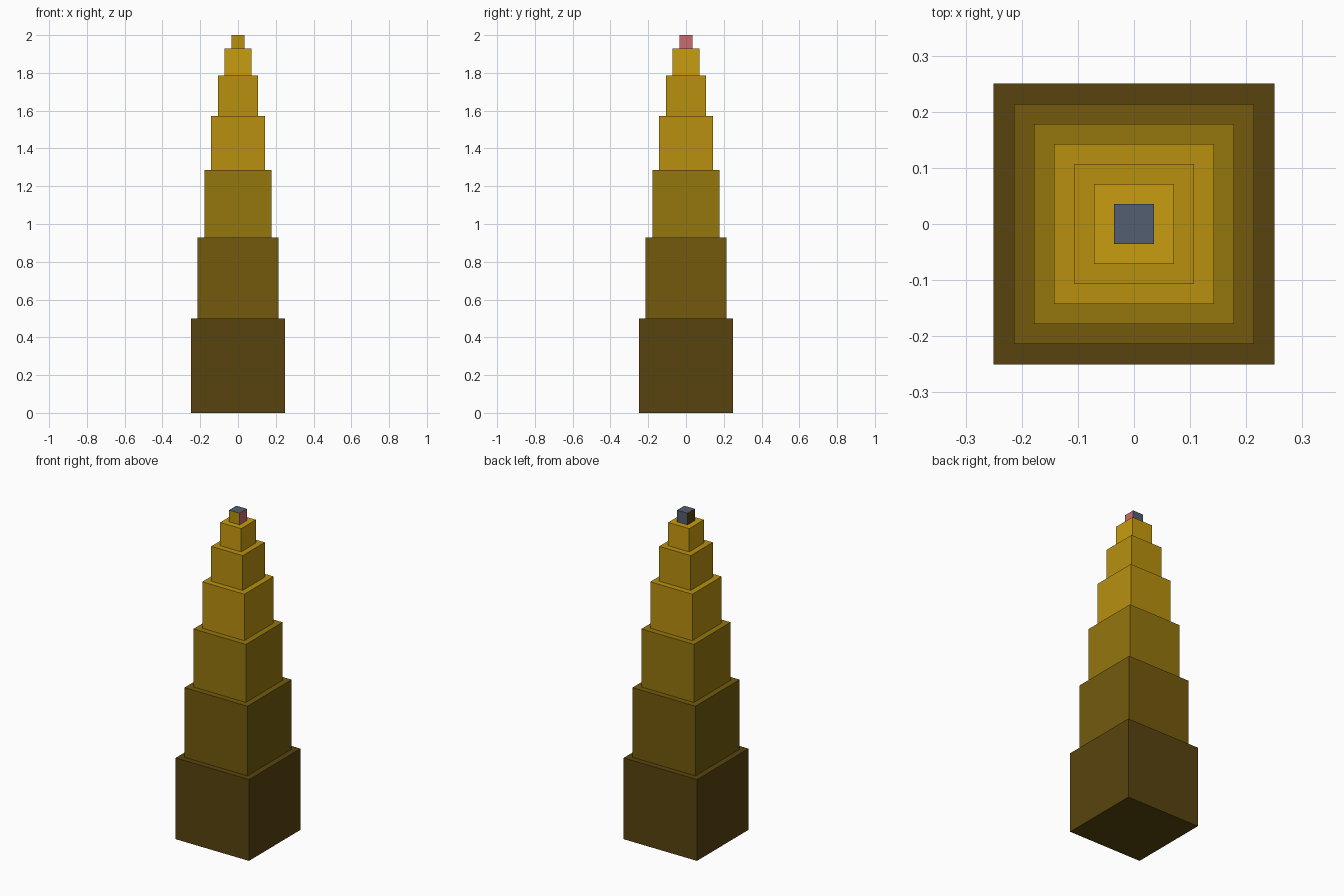
import bpy
import bmesh

if "Cube" in bpy.data.objects:
    bpy.data.objects.remove(bpy.data.objects["Cube"])


def linear(hex_code):
    """Convert a hex display colour to linear RGBA."""
    vals = [int(hex_code[i:i + 2], 16) / 255 for i in (0, 2, 4)]
    return [v / 12.92 if v <= 0.04045 else ((v + 0.055) / 1.055) ** 2.4 for v in vals] + [1.0]


def material(name, hex_code):
    mat = bpy.data.materials.new(name)
    mat.diffuse_color = linear(hex_code)
    mat.use_nodes = True
    mat.node_tree.nodes["Principled BSDF"].inputs["Base Color"].default_value = mat.diffuse_color
    return mat


dark_brown = material("dark_brown", "58440E")
brown = material("brown", "735A0D")
ochre = material("ochre", "95760D")
gold = material("gold", "B8900F")
bright_gold = material("bright_gold", "C99C10")
pink = material("pink", "C96B70")
slate = material("slate", "545F70")


def cube(name, size, base, mats, rule=None):
    """Cube standing on height base; rule maps a face normal to a material slot."""
    bm = bmesh.new()
    bmesh.ops.create_cube(bm, size=size)
    bm.normal_update()
    if rule:
        for face in bm.faces:
            face.material_index = rule(face.normal)
    mesh = bpy.data.meshes.new(name)
    bm.to_mesh(mesh)
    bm.free()
    for mat in mats:
        mesh.materials.append(mat)
    obj = bpy.data.objects.new(name, mesh)
    obj.location.z = base + size / 2
    bpy.context.collection.objects.link(obj)


# Stacked tiers, each one step smaller than the one below
STEP = 1 / 14
base = 0.0
for i, mat in enumerate([dark_brown, brown, ochre, gold, gold, bright_gold]):
    size = (7 - i) * STEP
    cube(f"tier_{i + 1}", size, base, [mat])
    base += size


# Cap: gold front, pink right, slate back and top, dark left
def cap_rule(n):
    if n.x > 0.5:
        return 1
    if n.y > 0.5 or n.z > 0.5:
        return 2
    if n.x < -0.5:
        return 3
    return 0


cube("cap", STEP, base, [gold, pink, slate, dark_brown], cap_rule)
